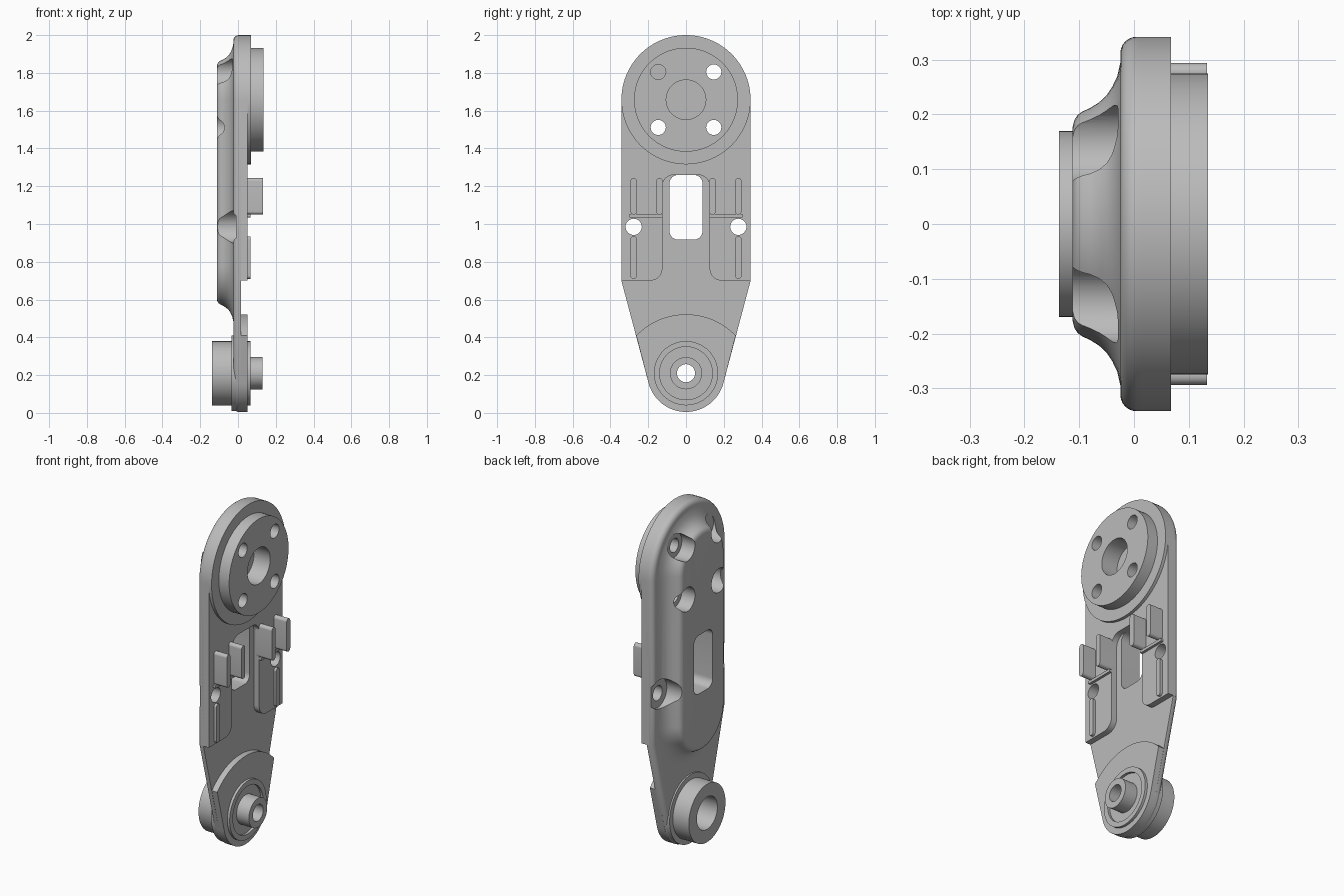
import bpy, bmesh
from math import sin, cos, radians, acos, atan2, degrees, hypot

if "Cube" in bpy.data.objects:
    bpy.data.objects.remove(bpy.data.objects["Cube"])

GREY = bpy.data.materials.new("light_grey")
GREY.use_nodes = True
GREY.diffuse_color = (0.5, 0.5, 0.5, 1)
GREY.node_tree.nodes["Principled BSDF"].inputs["Base Color"].default_value = (0.5, 0.5, 0.5, 1)

HEAD_Z, FOOT_Z, HALF_W, SHOULDER_Z = 1.658, 0.21, 0.342, 0.70


# Outlines are lists of (y, z)
def arc(y, z, r, a0, a1, n=16):
    return [(y + r * cos(radians(a0 + (a1 - a0) * i / n)),
             z + r * sin(radians(a0 + (a1 - a0) * i / n))) for i in range(n + 1)]


def circle(y, z, r, n=64):
    return arc(y, z, r, 0, 360, n)[:-1]


def stadium(z0, z1, r):
    return arc(0, z1, r, 0, 180, 32) + arc(0, z0, r, 180, 360, 32)


def rounded_rect(y, z0, z1, half, r):
    return (arc(y + half - r, z1 - r, r, 0, 90, 8) + arc(y - half + r, z1 - r, r, 90, 180, 8)
            + arc(y - half + r, z0 + r, r, 180, 270, 8) + arc(y + half - r, z0 + r, r, 270, 360, 8))


def foot_arc(inset=0):
    # rounded foot between the points where the tapered sides touch it
    r, w, h = 0.205 - inset, HALF_W - inset, SHOULDER_Z - FOOT_Z
    t = degrees(atan2(h, w) - acos(r / hypot(w, h)))
    return arc(0, FOOT_Z, r, 180 - t, 360 + t, 32)


def plate_outline(inset=0):
    w = HALF_W - inset
    return arc(0, HEAD_Z, w, 0, 180, 48) + [(-w, SHOULDER_Z)] + foot_arc(inset) + [(w, SHOULDER_Z)]


# Add a solid through successive (outline, x) sections; ring=True joins last to first
def add_loft(bm, sections, ring=False):
    rows = [[bm.verts.new((x, y, z)) for y, z in pts] for pts, x in sections]
    pairs = list(zip(rows, rows[1:])) + ([(rows[-1], rows[0])] if ring else [])
    faces = []
    for a, b in pairs:
        n = len(a)
        faces += [bm.faces.new((a[i], a[(i + 1) % n], b[(i + 1) % n], b[i])) for i in range(n)]
    if not ring:
        faces += [bm.faces.new(rows[0]), bm.faces.new(rows[-1])]
    bmesh.ops.recalc_face_normals(bm, faces=faces)


def make(name, solids, ring=False):
    bm = bmesh.new()
    for sections in solids:
        add_loft(bm, sections, ring)
    mesh = bpy.data.meshes.new(name)
    bm.to_mesh(mesh)
    bm.free()
    mesh.materials.append(GREY)
    ob = bpy.data.objects.new(name, mesh)
    bpy.context.collection.objects.link(ob)
    return ob


def prism(pts, x0, x1):
    return [(pts, x0), (pts, x1)]


# Base plate with a rounded back edge
f = 0.03
edge = [(plate_outline(f - f * sin(radians(a))), -0.025 + f - f * cos(radians(a)))
        for a in range(0, 91, 15)]
plate = make("base_plate", [edge + [(plate_outline(), 0.015)]])

# Raised rear housing with a flared foot and softened rim
flare = [(0.295, -0.018), (0.295, -0.025), (0.27, -0.0305), (0.25, -0.04), (0.235, -0.05),
         (0.222, -0.064), (0.212, -0.08), (0.205, -0.095), (0.199, -0.103),
         (0.19, -0.109), (0.178, -0.112)]
housing = make("rear_housing", [[(stadium(0.78, HEAD_Z, r), x) for r, x in flare]])

# Front slab with a central channel open at the bottom
half = (arc(-0.19, 0.765, 0.065, 270, 360, 10)
        + arc(-0.065, 1.20, 0.06, 180, 90, 10))
slab_pts = ([(HALF_W, SHOULDER_Z), (HALF_W, HEAD_Z), (-HALF_W, HEAD_Z), (-HALF_W, SHOULDER_Z)]
            + half + [(-y, z) for y, z in reversed(half)])
slab = make("front_slab", [prism(slab_pts, 0.0, 0.05)])

# Round head and its mounting flange
head = make("head_disc", [prism(circle(0, HEAD_Z, HALF_W, 96), 0.005, 0.068)])
flange = make("mounting_flange", [prism(circle(0, HEAD_Z, 0.275, 96), 0.03, 0.135)])

# Foot: front pad, ring, pivot, and rear boss
pad = make("foot_pad", [prism(foot_arc() + arc(0, 0.158, 0.364, 43.7, 136.3, 24), 0.0, 0.05)])
make("foot_ring", [[(circle(0, FOOT_Z, r), x) for r, x in
                    ((0.17, 0.03), (0.17, 0.065), (0.14, 0.065), (0.14, 0.03))]], ring=True)
pivot = make("pivot_pin", [prism(circle(0, FOOT_Z, 0.085), 0.02, 0.13)])
collar = make("rear_collar", [prism(circle(0, FOOT_Z, 0.2), -0.034, -0.01)])
boss = make("rear_boss", [prism(circle(0, FOOT_Z, 0.17), -0.137, -0.015)])

# Clips and ribs, mirrored left and right
for side, s in (("left", 1), ("right", -1)):
    for place, y in (("outer", 0.277), ("inner", 0.14)):
        make(f"{side}_{place}_clip", [prism(rounded_rect(s * y, 1.05, 1.243, 0.017, 0.0165), 0.03, 0.133)])
    make(f"{side}_lower_rib", [prism(rounded_rect(s * 0.277, 0.71, 0.935, 0.017, 0.0165), 0.03, 0.065)])
    make(f"{side}_cross_rib", [prism(rounded_rect(s * 0.213, 1.035, 1.052, 0.088, 0.004), 0.03, 0.065)])

# Cutters: through holes and window, then the blind pockets
bolts = [(y, z) for y in (-0.147, 0.147) for z in (1.511, 1.805)]
sides = [(-0.277, 0.985), (0.277, 0.985)]
through = make("through_cutter",
               [prism(circle(y, z, 0.04, 32), -0.3, 0.3) for y, z in bolts]
               + [prism(circle(y, z, 0.043, 32), -0.3, 0.3) for y, z in sides]
               + [prism(circle(0, FOOT_Z, 0.048, 32), -0.3, 0.3),
                  prism(rounded_rect(0, 0.917, 1.26, 0.087, 0.045), -0.3, 0.3)])
pockets = make("pocket_cutter",
               [prism(circle(y, z, 0.07, 48), -0.3, -0.027) for y, z in bolts]
               + [prism(circle(y, z, 0.085, 48), -0.3, -0.01) for y, z in sides]
               + [prism(circle(0, FOOT_Z, 0.095, 48), -0.3, -0.008),
                  prism(circle(0, HEAD_Z, 0.105, 48), 0.03, 0.3)])
cutters = (through, pockets)
for c in cutters:
    c.hide_render = True

for ob in (plate, housing, slab, head, flange, pad, pivot, collar, boss):
    bpy.context.view_layer.objects.active = ob
    for c in cutters:
        mod = ob.modifiers.new("cut", "BOOLEAN")
        mod.operation, mod.solver, mod.object = "DIFFERENCE", "EXACT", c
        bpy.ops.object.modifier_apply(modifier=mod.name)
for c in cutters:
    bpy.data.objects.remove(c)

# Smooth the curved walls, keep edges sharp
bpy.ops.object.select_all(action="DESELECT")
for ob in bpy.context.collection.objects:
    if ob.type == "MESH" and GREY.name in ob.data.materials:
        ob.select_set(True)
        bpy.context.view_layer.objects.active = ob
bpy.ops.object.shade_smooth_by_angle(angle=radians(30))
